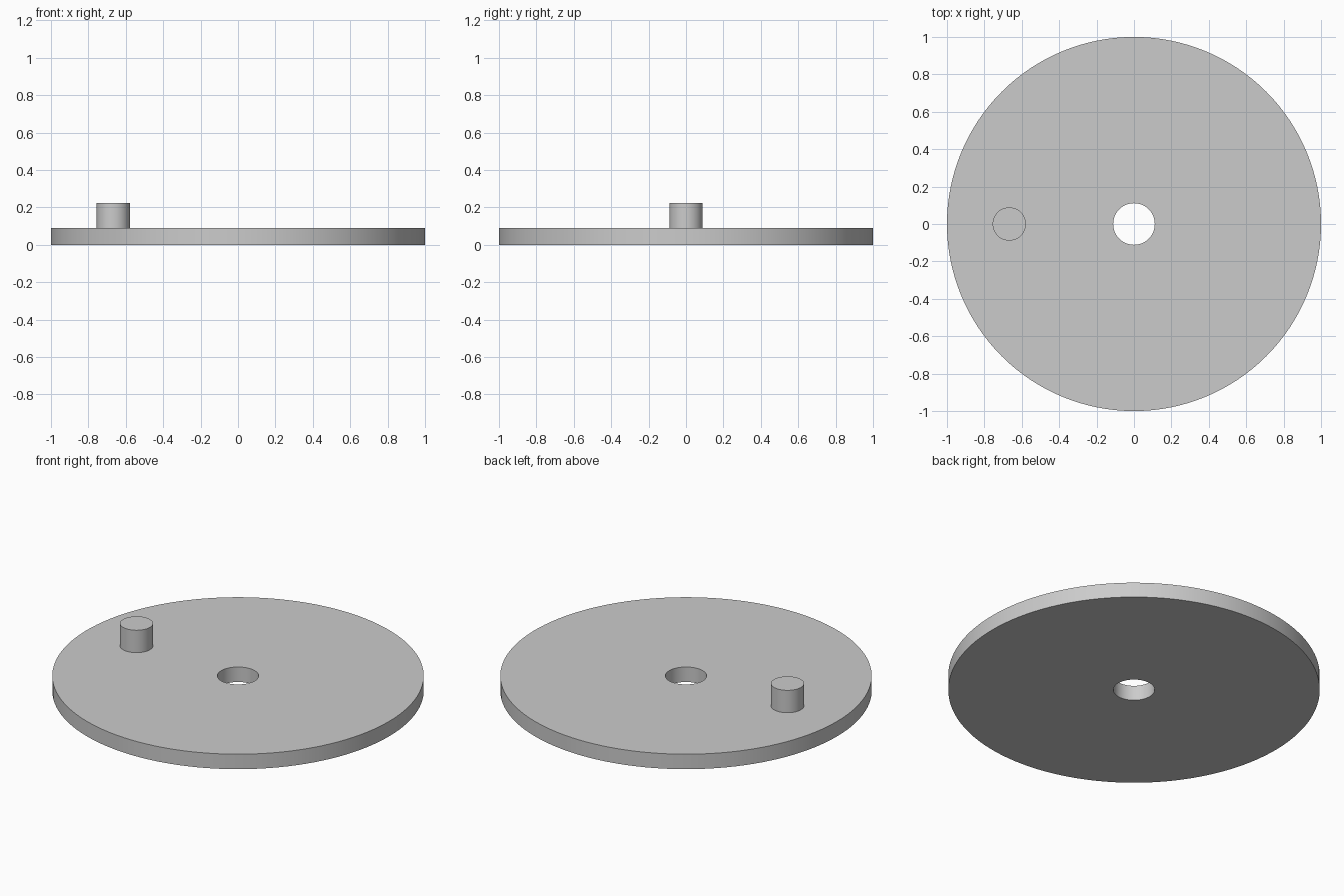
import bpy, bmesh, math

cube = bpy.data.objects.get("Cube")
if cube:
    bpy.data.objects.remove(cube, do_unlink=True)

THICKNESS = 0.089
PIN_TOP = 0.222

grey = bpy.data.materials.new("light grey")
grey.use_nodes = True
grey.diffuse_color = (0.6, 0.6, 0.6, 1)
grey.node_tree.nodes["Principled BSDF"].inputs["Base Color"].default_value = grey.diffuse_color


def lathe(name, profile, steps, location=(0, 0, 0)):
    """Spin an (radius, height) profile around z into a smooth-sided solid."""
    bm = bmesh.new()
    verts = [bm.verts.new((r, 0, z)) for r, z in profile]
    edges = [bm.edges.new(pair) for pair in zip(verts, verts[1:])]
    bmesh.ops.spin(bm, geom=verts + edges, cent=(0, 0, 0), axis=(0, 0, 1),
                   angle=math.tau, steps=steps, use_duplicate=False)
    bmesh.ops.remove_doubles(bm, verts=bm.verts, dist=1e-5)
    bmesh.ops.recalc_face_normals(bm, faces=bm.faces)
    mesh = bpy.data.meshes.new(name)
    bm.to_mesh(mesh)
    bm.free()
    mesh.materials.append(grey)
    obj = bpy.data.objects.new(name, mesh)
    obj.location = location
    bpy.context.collection.objects.link(obj)
    bpy.ops.object.select_all(action="DESELECT")
    obj.select_set(True)
    bpy.context.view_layer.objects.active = obj
    bpy.ops.object.shade_smooth_by_angle(angle=math.radians(30))
    return obj


# Flat wheel with a central axle hole
bore, rim = 0.111, 1.0
lathe("disc", [(bore, 0), (rim, 0), (rim, THICKNESS), (bore, THICKNESS), (bore, 0)], 128)

# Off-centre crank pin standing on the disc
pin = 0.089
lathe("crank_pin", [(pin, 0), (pin, PIN_TOP - THICKNESS), (0, PIN_TOP - THICKNESS)],
      48, (-0.667, 0, THICKNESS))
